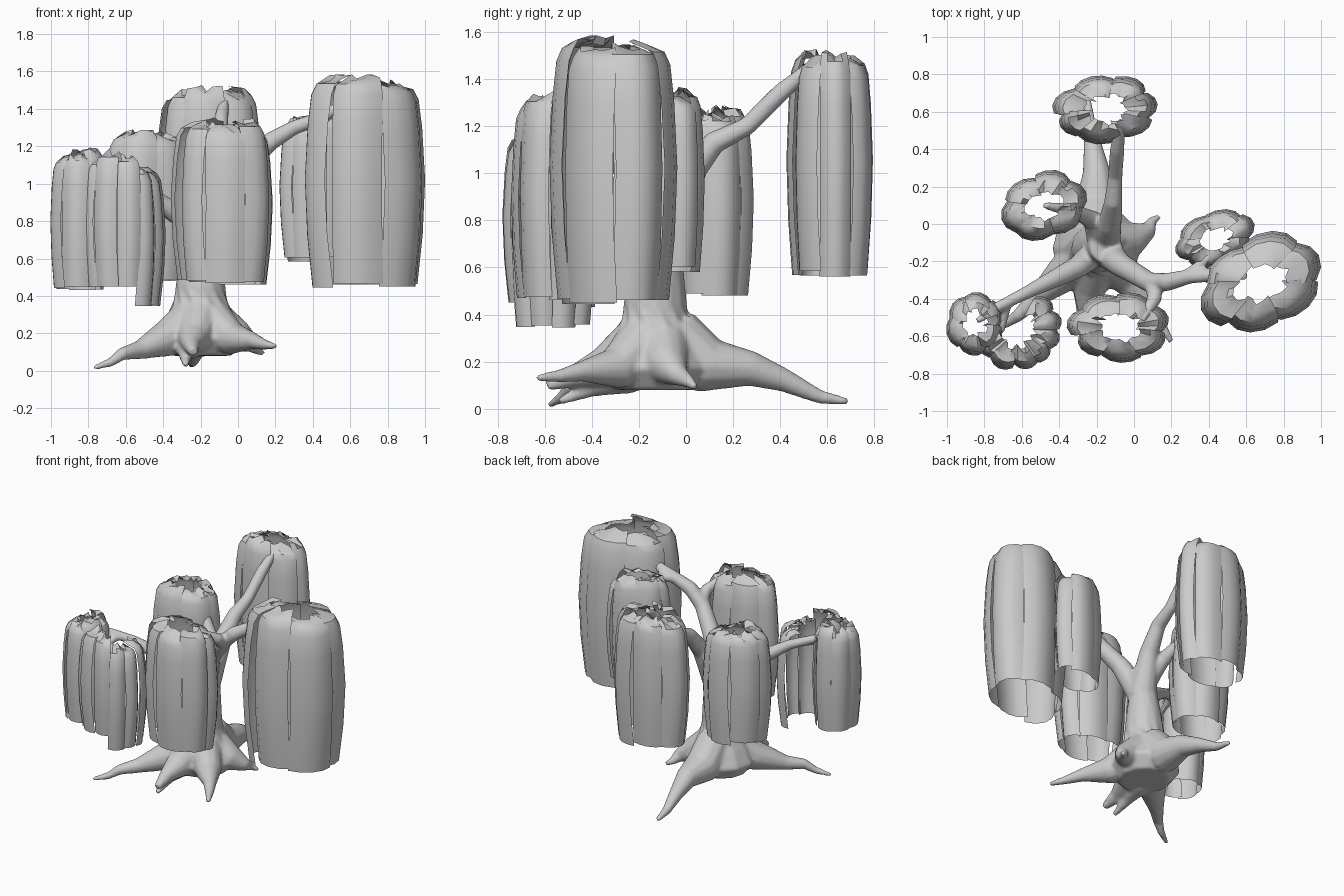
import bpy, bmesh, math, random
from mathutils import Vector, Matrix

random.seed(4)
cube = bpy.data.objects.get("Cube")
if cube:
    bpy.data.objects.remove(cube)

grey = bpy.data.materials.new("plain_grey")
grey.use_nodes = True
COLOUR = (0.6, 0.6, 0.6, 1)
grey.diffuse_color = COLOUR
grey.node_tree.nodes["Principled BSDF"].inputs["Base Color"].default_value = COLOUR


def make_object(name, bm):
    mesh = bpy.data.meshes.new(name)
    bm.to_mesh(mesh)
    bm.free()
    mesh.materials.append(grey)
    ob = bpy.data.objects.new(name, mesh)
    bpy.context.collection.objects.link(ob)
    bpy.ops.object.select_all(action='DESELECT')
    ob.select_set(True)
    bpy.context.view_layer.objects.active = ob
    bpy.ops.object.shade_smooth_by_angle(angle=math.radians(40))
    return ob


def tube(bm, path, sides=12):
    """Closed tapered tube along (x, y, z, radius) points."""
    pts = [Vector(p[:3]) for p in path]
    rings = []
    for i, p in enumerate(pts):
        tangent = pts[min(i + 1, len(pts) - 1)] - pts[max(i - 1, 0)]
        q = tangent.to_track_quat('Z', 'Y')
        ring = []
        for k in range(sides):
            a = math.tau * k / sides
            ring.append(bm.verts.new(p + q @ Vector((math.cos(a), math.sin(a), 0)) * path[i][3]))
        rings.append(ring)
    for a, b in zip(rings, rings[1:]):
        for k in range(sides):
            j = (k + 1) % sides
            bm.faces.new((a[k], a[j], b[j], b[k]))
    bm.faces.new(rings[0][::-1])
    bm.faces.new(rings[-1])


# Trunk, roots and branches, fused into one smooth skin
wood = bmesh.new()
trunk = [(-.2, -.13, .08, .17), (-.2, -.13, .17, .24), (-.2, -.13, .28, .19),
         (-.2, -.13, .45, .135), (-.18, -.12, .7, .1), (-.15, -.12, .9, .09)]
roots = [
    [(-.22, -.15, .3, .12), (-.38, -.27, .17, .1), (-.53, -.4, .11, .05),
     (-.62, -.49, .09, .035), (-.68, -.53, .045, .025), (-.77, -.58, .015, .014)],
    [(-.2, -.05, .32, .12), (-.2, .1, .18, .12), (-.2, .28, .17, .075),
     (-.22, .42, .12, .05), (-.24, .57, .05, .03), (-.25, .69, .03, .016)],
    [(-.15, -.1, .28, .12), (0, -.08, .18, .09), (.08, -.03, .14, .045),
     (.1, .02, .11, .025), (.14, .04, .09, .015)],
    [(-.15, -.18, .28, .12), (-.03, -.3, .17, .09), (.08, -.44, .16, .045),
     (.14, -.53, .14, .03), (.2, -.63, .13, .016)],
    [(-.2, -.2, .28, .12), (-.24, -.35, .17, .09), (-.25, -.47, .14, .05), (-.24, -.59, .1, .025)],
    [(-.26, -.25, .15, .09), (-.28, -.4, .09, .04), (-.28, -.54, .03, .016)],
]
branches = [
    [(-.17, -.12, .72, .1), (-.13, 0, .98, .065), (-.11, .12, 1.13, .05), (-.1, .26, 1.2, .04),
     (-.09, .4, 1.34, .04), (-.07, .55, 1.47, .025)],
    [(-.17, -.13, .72, .09), (-.07, -.22, .95, .065), (.08, -.31, 1.13, .055),
     (.18, -.31, 1.23, .05), (.3, -.28, 1.3, .04), (.46, -.27, 1.36, .035), (.6, -.28, 1.46, .02)],
    [(.1, -.31, 1.15, .05), (.11, -.4, 1.21, .04), (.04, -.52, 1.29, .02)],
    [(.28, -.28, 1.29, .035), (.42, -.16, 1.32, .02)],
    [(-.18, -.13, .65, .08), (-.3, -.23, .82, .06), (-.42, -.29, .9, .05), (-.58, -.37, 1, .035),
     (-.72, -.44, 1.05, .03), (-.84, -.52, 1.1, .018)],
    [(-.68, -.42, 1.03, .03), (-.71, -.58, .98, .018)],
    [(-.17, -.12, .78, .08), (-.22, .02, .94, .055), (-.32, .07, 1.08, .04), (-.48, .1, 1.2, .02)],
]
for path in [trunk] + roots + branches:
    tube(wood, path)
tree = make_object("trunk_roots_and_branches", wood)
remesh = tree.modifiers.new("fuse", 'REMESH')
remesh.mode = 'VOXEL'
remesh.voxel_size = .011
remesh.use_smooth_shade = True
soften = tree.modifiers.new("soften", 'SMOOTH')
soften.iterations = 8

# Drooping foliage: (depth, radius) down one hanging panel
PROFILE = [(0, .4), (.008, .62), (.03, .8), (.08, .89), (.22, .95),
           (.48, 1), (.75, .96), (1, .87)]


def foliage(name, cx, cy, rx, ry, turn, low, high, count, start=0, arc=360):
    """Ring or arc of overlapping panels, each bowed outward like a lobe."""
    bm = bmesh.new()
    step = math.radians(arc) / count
    place = Matrix.Translation((cx, cy, 0)) @ Matrix.Rotation(math.radians(turn), 4, 'Z')
    cols = 5
    for s in range(count):
        mid = math.radians(start) + step * s
        half = step * random.uniform(.52, .6)
        size = random.uniform(.94, 1)
        lean = random.uniform(-.03, .06)
        top = high - random.uniform(0, .05)
        bottom = low + random.uniform(0, .03)
        grid = []
        for r, (t, f) in enumerate(PROFILE):
            row = []
            for c in range(cols):
                u = c / (cols - 1) * 2 - 1
                # panels narrow around the middle, which opens slits
                a = mid + u * half * (1 - .14 * math.sin(math.pi * t))
                k = f * size * (1.03 - .1 * u * u + lean * u)
                z = top + (bottom - top) * t
                if r < 2:
                    # ragged crown
                    k *= random.uniform(.8, 1.2)
                    z += random.uniform(-.02, .025)
                row.append(bm.verts.new(place @ Vector((rx * k * math.cos(a), ry * k * math.sin(a), z))))
            grid.append(row)
        for a, b in zip(grid, grid[1:]):
            for c in range(cols - 1):
                bm.faces.new((a[c], b[c], b[c + 1], a[c + 1]))
    return make_object(name, bm)


foliage("back_foliage", -.15, .615, .285, .185, 5, .56, 1.51, 7)
foliage("right_back_foliage", -.48, .1, .24, .185, 18, .48, 1.29, 6)
foliage("right_front_foliage", -.85, -.53, .16, .17, 0, .43, 1.18, 6, 20)
foliage("right_front_outer_foliage", -.63, -.57, .23, .215, 0, .44, 1.17, 3, -150, 110)
foliage("right_front_low_foliage", -.62, -.56, .235, .21, 0, .34, 1.08, 4, -50, 130)
foliage("front_foliage", -.08, -.55, .275, .19, 0, .46, 1.34, 7, 15)
foliage("left_back_foliage", .43, -.08, .225, .145, 20, .58, 1.36, 6)
foliage("left_front_foliage", .68, -.31, .345, .26, 25, .44, 1.57, 6)
